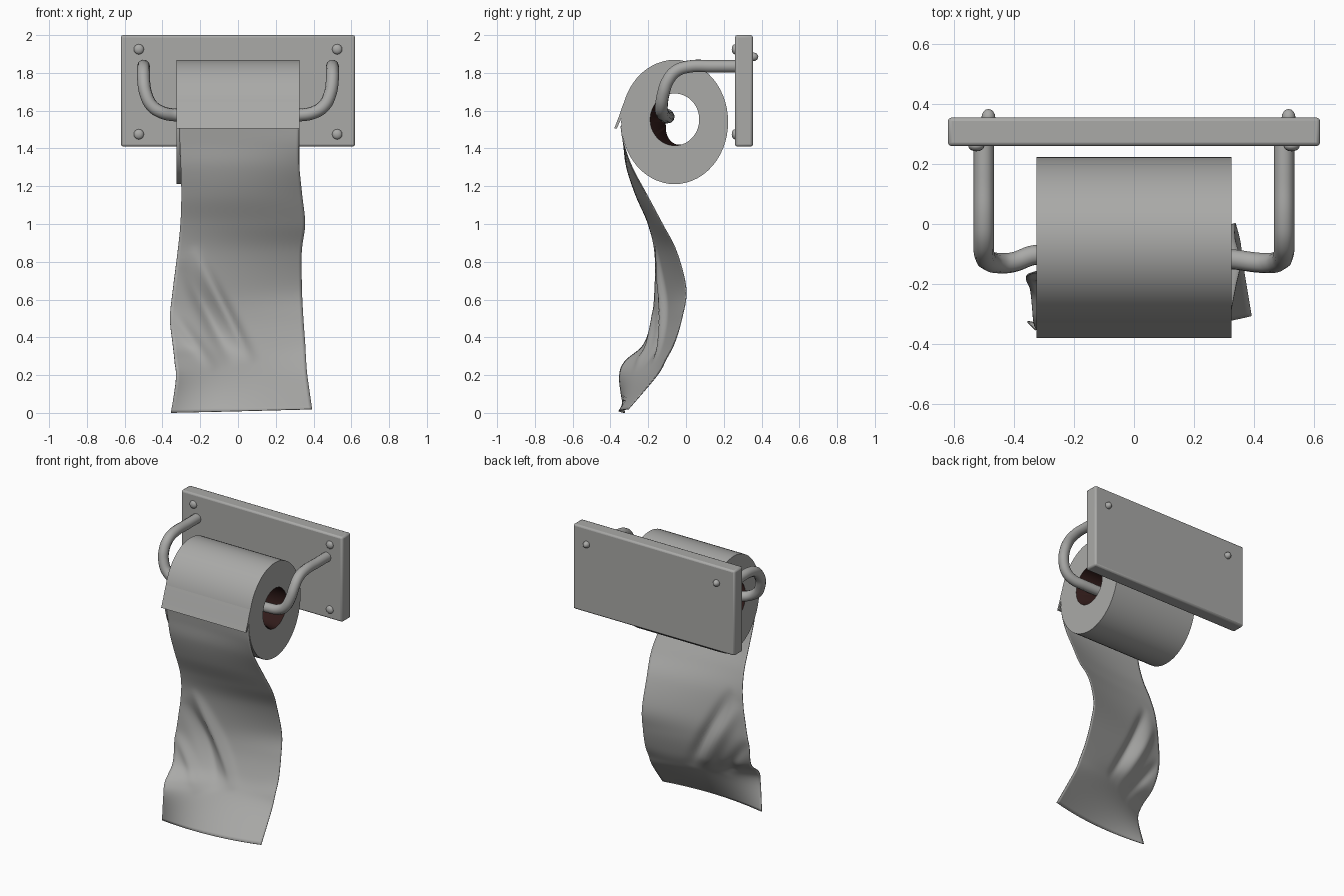
import bpy, bmesh, math

if "Cube" in bpy.data.objects:
    bpy.data.objects.remove(bpy.data.objects["Cube"])

def material(name, rgb):
    m = bpy.data.materials.new(name)
    m.diffuse_color = (*rgb, 1)
    m.use_nodes = True
    m.node_tree.nodes["Principled BSDF"].inputs["Base Color"].default_value = m.diffuse_color
    return m

GREY = material("light grey", (0.40, 0.40, 0.39))
CORE = material("dark brown", (0.03, 0.011, 0.010))

def finish(ob, angle=35):
    bpy.ops.object.select_all(action='DESELECT')
    ob.select_set(True)
    bpy.context.view_layer.objects.active = ob
    bpy.ops.object.shade_smooth_by_angle(angle=math.radians(angle))

def make(name, verts, faces, mats=(GREY,)):
    me = bpy.data.meshes.new(name)
    me.from_pydata(verts, [], faces)
    for m in mats:
        me.materials.append(m)
    ob = bpy.data.objects.new(name, me)
    bpy.context.collection.objects.link(ob)
    bm = bmesh.new()
    bm.from_mesh(me)
    bmesh.ops.recalc_face_normals(bm, faces=bm.faces)
    bm.to_mesh(me)
    bm.free()
    return ob

# wall plate
bpy.ops.mesh.primitive_cube_add(size=1, location=(0, 0.307, 1.705))
plate = bpy.context.object
plate.name = "wall_plate"
plate.scale = (1.24, 0.095, 0.59)
bpy.ops.object.transform_apply(location=False, rotation=False, scale=True)
plate.data.materials.append(GREY)
bev = plate.modifiers.new("bevel", 'BEVEL')
bev.width = 0.012
bev.segments = 2
finish(plate)

# screw heads on the front, bolt ends on the back
def screw(name, x, y, z, r, depth):
    bpy.ops.mesh.primitive_uv_sphere_add(segments=16, ring_count=8, radius=1, location=(x, y, z))
    ob = bpy.context.object
    ob.name = name
    ob.scale = (r, depth, r)
    ob.data.materials.append(GREY)
    finish(ob, 60)

for side in (-1, 1):
    for z in (1.925, 1.475):
        screw("front_screw", side * 0.525, 0.26, z, 0.027, 0.018)
    screw("back_bolt", side * 0.5 + 0.015, 0.355, 1.885, 0.023, 0.028)

# bent rod holding the roll, mirrored about x = 0
half = [(0.5, 0.275, 1.835), (0.5, 0.14, 1.835), (0.5, 0.01, 1.832), (0.5, -0.055, 1.808),
        (0.499, -0.098, 1.755), (0.488, -0.12, 1.69), (0.455, -0.13, 1.625),
        (0.405, -0.128, 1.592), (0.33, -0.118, 1.577)]
path = half + [(-x, y + (0.015 if x < 0.4 else 0), z) for x, y, z in reversed(half)]
cu = bpy.data.curves.new("holder_rod", 'CURVE')
cu.dimensions = '3D'
cu.bevel_depth = 0.034
cu.bevel_resolution = 3
cu.resolution_u = 6
cu.use_fill_caps = True
sp = cu.splines.new('BEZIER')
sp.bezier_points.add(len(path) - 1)
for p, co in zip(sp.bezier_points, path):
    p.co = co
    p.handle_left_type = p.handle_right_type = 'AUTO'
cu.materials.append(GREY)
bpy.context.collection.objects.link(bpy.data.objects.new("holder_rod", cu))

# paper roll: slightly oval outside, core dented inward at the lower front
N, W = 56, 0.325
verts, faces = [], []
for x, ry, rz, cz, dent in ((-W, 0.283, 0.329, 1.54, 0), (W, 0.283, 0.329, 1.54, 0),
                            (W, 0.13, 0.138, 1.553, 0), (0.2, 0.13, 0.138, 1.553, 0.6),
                            (-0.2, 0.13, 0.138, 1.553, 0.6), (-W, 0.13, 0.138, 1.553, 0)):
    for i in range(N):
        a = 2 * math.pi * i / N
        f = 1 - dent * max(0, math.cos(a - math.radians(200))) ** 2
        verts.append((x, -0.06 + f * ry * math.cos(a), cz + f * rz * math.sin(a)))
for k in range(6):
    for i in range(N):
        j, n = (i + 1) % N, (k + 1) % 6
        faces.append((k * N + i, k * N + j, n * N + j, n * N + i))
roll = make("paper_roll", verts, faces, (GREY, CORE))
for i, p in enumerate(roll.data.polygons):
    p.material_index = 1 if 2 * N <= i < 5 * N else 0
finish(roll)

# loose flap lifting off the front of the roll
prof = [(-0.318, 1.67), (-0.338, 1.62), (-0.355, 1.57), (-0.380, 1.505),
        (-0.366, 1.505), (-0.338, 1.57), (-0.32, 1.62), (-0.30, 1.66)]
n = len(prof)
flap = make("loose_flap", [(x, y, z) for x in (-W, W) for y, z in prof],
            [tuple(range(n)), tuple(range(n, 2 * n))] +
            [(i, (i + 1) % n, n + (i + 1) % n, n + i) for i in range(n)])
finish(flap)

# hanging sheet: rows of z, left x, right x, then y at left, middle and right
rows = [(1.52, -.31, .325, -.345, -.345, -.345), (1.42, -.308, .322, -.330, -.330, -.328),
        (1.30, -.303, .325, -.312, -.31, -.285), (1.15, -.30, .34, -.262, -.255, -.205),
        (1.0, -.305, .355, -.20, -.18, -.125), (.85, -.32, .337, -.165, -.12, -.05),
        (.65, -.345, .338, -.165, -.09, 0), (.5, -.36, .345, -.18, -.10, -.02),
        (.36, -.345, .355, -.225, -.135, -.06), (.27, -.335, .36, -.325, -.18, -.105),
        (.18, -.328, .367, -.352, -.235, -.155), (0, -.355, .392, -.325, -.355, -.305)]

def spline(a, b, c, d, t):
    return b + 0.5 * t * (c - a + t * (2 * a - 5 * b + 4 * c - d + t * (3 * (b - c) + d - a)))

def ridge(x, z, x0, z0, x1, z1, width, height):
    # soft fold along a line, fading at both ends
    dx, dz = x1 - x0, z1 - z0
    L = math.hypot(dx, dz)
    t = ((x - x0) * dx + (z - z0) * dz) / (L * L)
    if not 0 < t < 1:
        return 0
    d = ((x - x0) * dz - (z - z0) * dx) / L
    return height * math.sin(math.pi * t) * math.exp(-(d / width) ** 2)

SUB, COLS = 7, 40
grid = []
for r in range(len(rows) - 1):
    q = [rows[max(0, min(len(rows) - 1, r + k))] for k in (-1, 0, 1, 2)]
    for s in range(SUB + (r == len(rows) - 2)):
        grid.append([spline(*c, s / SUB) for c in zip(*q)])
verts, faces = [], []
for z, xl, xr, yl, ym, yr in grid:
    for c in range(COLS + 1):
        u = c / COLS
        x = xl + (xr - xl) * u
        y = yl * (1 - u) * (1 - 2 * u) + ym * 4 * u * (1 - u) + yr * u * (2 * u - 1)
        y -= ridge(x, z, -.24, .88, .08, .25, .03, .035)
        y += ridge(x, z, -.30, .80, -.02, .24, .04, .035)
        y -= ridge(x, z, -.36, .55, -.12, .22, .03, .02)
        verts.append((x, y, z + 0.02 * u * max(0, 1 - z)))
for r in range(len(grid) - 1):
    for c in range(COLS):
        a = r * (COLS + 1) + c
        faces.append((a, a + 1, a + COLS + 2, a + COLS + 1))
sheet = make("hanging_sheet", verts, faces)
sol = sheet.modifiers.new("thickness", 'SOLIDIFY')
sol.thickness = 0.005
sol.offset = 0
finish(sheet, 60)
